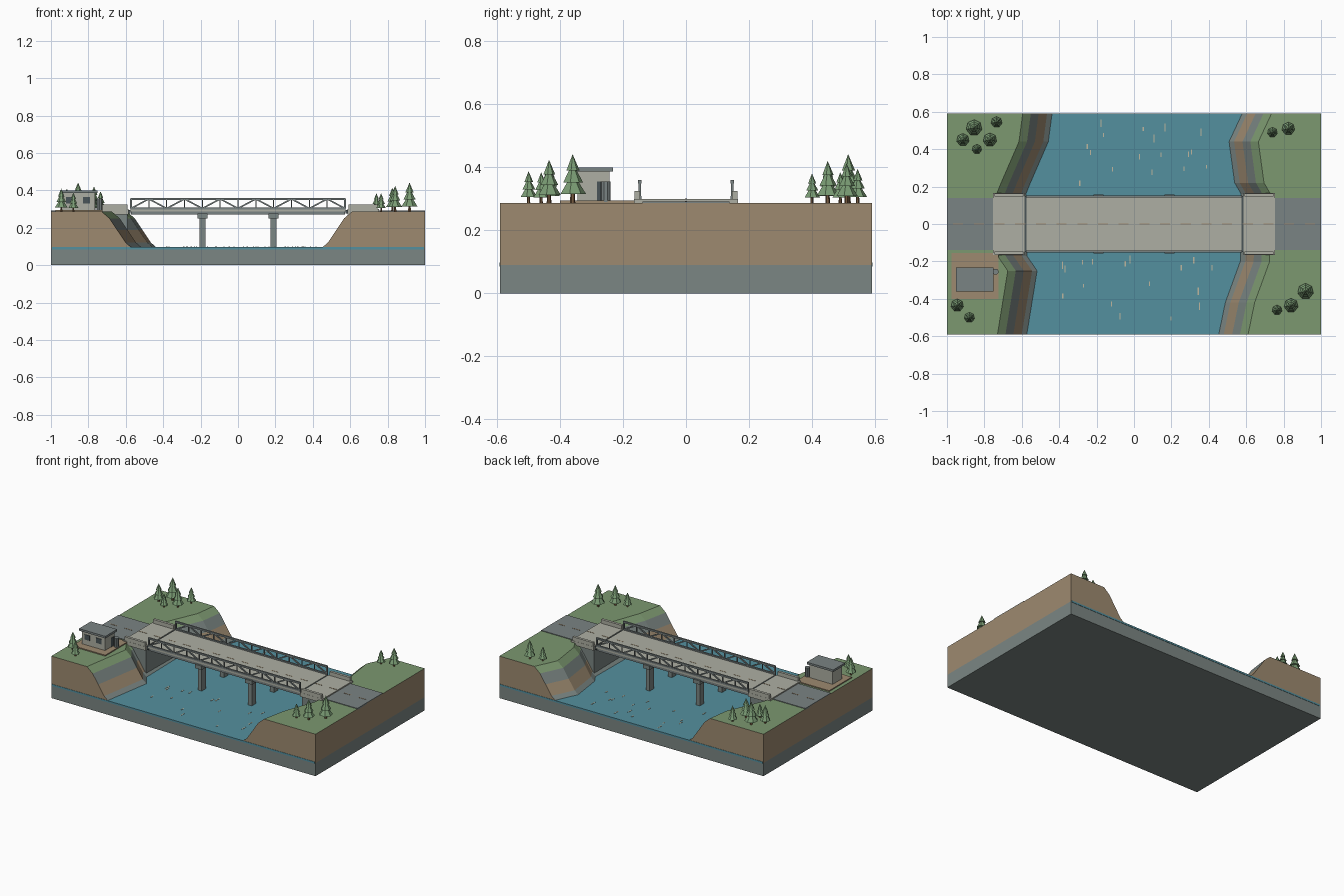
import bpy, bmesh, math, random
from mathutils import Vector

if "Cube" in bpy.data.objects:
    bpy.data.objects.remove(bpy.data.objects["Cube"], do_unlink=True)


def material(name, hexcode):
    rgb = [int(hexcode[i:i + 2], 16) / 255 for i in (0, 2, 4)]
    color = [((c + 0.055) / 1.055) ** 2.4 for c in rgb] + [1]
    m = bpy.data.materials.new(name)
    m.use_nodes = True
    m.diffuse_color = color
    m.node_tree.nodes["Principled BSDF"].inputs["Base Color"].default_value = color
    return m


stone = material("stone grey", "7b8683")
soil = material("soil tan", "9d8a70")
grass = material("grass green", "7c9870")
water = material("water teal", "54909f")
concrete = material("pale concrete", "aeafa3")
steel = material("steel grey", "7a8383")
foliage = material("foliage green", "7a9c74")
bark = material("bark brown", "75593f")
dark = material("dark glass", "4a5558")
paint = material("pale sand", "bdb69f")


def finish(name, bm, mats):
    bmesh.ops.recalc_face_normals(bm, faces=bm.faces[:])
    me = bpy.data.meshes.new(name)
    bm.to_mesh(me)
    bm.free()
    for m in mats:
        me.materials.append(m)
    ob = bpy.data.objects.new(name, me)
    bpy.context.collection.objects.link(ob)
    return ob


def add_box(bm, x0, x1, y0, y1, z0, z1):
    verts = bmesh.ops.create_cube(bm, size=1)["verts"]
    for v in verts:
        v.co = Vector(((x0 + x1) / 2 + v.co.x * (x1 - x0),
                       (y0 + y1) / 2 + v.co.y * (y1 - y0),
                       (z0 + z1) / 2 + v.co.z * (z1 - z0)))


def boxes(name, mat, *dims):
    bm = bmesh.new()
    for d in dims:
        add_box(bm, *d)
    return finish(name, bm, [mat])


def add_bar(bm, a, b, y, w):
    """Square bar between two (x, z) points in an upright plane."""
    a, b = Vector((a[0], y, a[1])), Vector((b[0], y, b[1]))
    d = b - a
    n = Vector((-d.z, 0, d.x)).normalized() * w / 2
    side = Vector((0, w / 2, 0))
    ends = [[bm.verts.new(p + n * i + side * j)
             for i, j in ((1, 1), (1, -1), (-1, -1), (-1, 1))] for p in (a, b)]
    bm.faces.new(ends[0])
    bm.faces.new(ends[1])
    for i in range(4):
        k = (i + 1) % 4
        bm.faces.new((ends[0][i], ends[0][k], ends[1][k], ends[1][i]))


def cone(bm, sides, r0, r1, x, y, z0, z1, mat=0):
    ret = bmesh.ops.create_cone(bm, cap_ends=True, segments=sides,
                                radius1=r0, radius2=r1, depth=z1 - z0)
    for v in ret["verts"]:
        v.co += Vector((x, y, (z0 + z1) / 2))
    for f in {f for v in ret["verts"] for f in v.link_faces}:
        f.material_index = mat


# Base slab and river
HALF, GROUND = 0.59, 0.287
boxes("base_slab", stone, (-1, 1, -HALF, HALF, 0, 0.09))
boxes("river", water, (-0.995, 0.995, -HALF - 0.002, HALF + 0.002, 0.085, 0.097))


# Layered banks: a slope profile swept along the shoreline
def bank(name, side, shore):
    slope = ((0, 0.09), (0.035, 0.12), (0.08, 0.187), (0.122, 0.25), (0.165, GROUND))
    bands = (1, 0, 1, 2, 2, 0, 0)  # stone, soil, stone, grass, grass, end, underside
    bm = bmesh.new()
    rings = []
    for y, edge in shore:
        pts = [(edge + d, z) for d, z in slope] + [(1, GROUND), (1, 0.09)]
        rings.append([bm.verts.new((side * x, y, z)) for x, z in pts])
    for a, b in zip(rings, rings[1:]):
        for i, band in enumerate(bands):
            k = (i + 1) % len(a)
            bm.faces.new((a[i], a[k], b[k], b[i])).material_index = band
    bm.faces.new(rings[0])
    bm.faces.new(rings[-1])
    finish(name, bm, [soil, stone, grass])


bank("right_bank", -1, ((HALF, 0.43), (0.44, 0.45), (0.21, 0.55), (0.16, 0.57),
                        (-0.17, 0.565), (-0.25, 0.51), (-HALF, 0.565)))
bank("left_bank", 1, ((HALF, 0.57), (0.44, 0.50), (0.22, 0.53), (0.16, 0.565),
                      (-0.2, 0.56), (-0.42, 0.48), (-HALF, 0.445)))

# Roads, approaches and abutments, mirrored to both ends
for s, label in ((-1, "right"), (1, "left")):
    def end(x0, x1, *rest):
        return (min(s * x0, s * x1), max(s * x0, s * x1), *rest)
    boxes(label + "_road", steel, end(0.75, 1, -0.138, 0.138, 0.28, 0.291))
    boxes(label + "_abutment", stone, end(0.59, 0.745, -0.15, 0.15, 0.09, 0.28))
    boxes(label + "_approach_slab", concrete, end(0.585, 0.755, -0.165, 0.165, 0.272, 0.299))
    boxes(label + "_parapets", concrete,
          *[end(0.59, 0.745, y - 0.009, y + 0.009, 0.298, 0.325) for y in (-0.155, 0.155)])

# Bridge deck, girders and cross beams
boxes("bridge_deck", concrete, (-0.575, 0.575, -0.15, 0.15, 0.286, 0.3))
boxes("deck_girders", steel,
      *[(-0.572, 0.572, y - 0.008, y + 0.008, 0.27, 0.288) for y in (-0.14, 0, 0.14)])
boxes("joint_fillers", dark, *[(x - 0.006, x + 0.006, -0.15, 0.15, 0.275, 0.296)
                               for x in (-0.58, 0.58)])

# Piers with paired columns
for x, label in ((-0.19, "right"), (0.19, "left")):
    boxes(label + "_pier_columns", stone,
          *[(x - 0.015, x + 0.015, y - 0.022, y + 0.022, 0.09, 0.255) for y in (-0.12, 0.12)])
    boxes(label + "_pier_cap", stone, (x - 0.026, x + 0.026, -0.158, 0.158, 0.25, 0.276))

# Side trusses
PANELS, LOW, HIGH = 12, 0.303, 0.354
for y, label in ((-0.147, "front"), (0.147, "back")):
    bm = bmesh.new()
    xs = [-0.572 + 1.144 * i / PANELS for i in range(PANELS + 1)]
    for z in (LOW, HIGH):
        add_bar(bm, (xs[0] - 0.004, z), (xs[-1] + 0.004, z), y, 0.011)
    for i, x in enumerate(xs):
        add_bar(bm, (x, LOW), (x, HIGH), y, 0.009 if i in (0, PANELS) else 0.006)
    for i in range(PANELS):
        ends = (LOW, HIGH) if i % 2 == 0 else (HIGH, LOW)
        add_bar(bm, (xs[i], ends[0]), (xs[i + 1], ends[1]), y, 0.008)
    finish(label + "_truss", bm, [steel])

# Centre line dashes
dashes = []
for i in range(18):
    x = -0.94 + i * 0.1106
    z = 0.291 if abs(x) > 0.755 else 0.2995
    dashes.append((x - 0.027, x + 0.027, -0.003, 0.003, z, z + 0.0015))
boxes("lane_dashes", soil, *dashes)

# Ripples on the river
random.seed(4)
ripples = []
for i in range(34):
    x = random.uniform(-0.42, 0.42)
    y = random.uniform(0.18, 0.53) * (1 if i % 2 else -1)
    ripples.append((x - 0.003, x + 0.003, y, y + random.uniform(0.02, 0.045), 0.096, 0.0985))
boxes("ripples", paint, *ripples)

# Control hut on its gravel pad
boxes("hut_pad", soil, (-0.975, -0.725, -0.4, -0.155, 0.28, 0.294))
boxes("hut_walls", concrete, (-0.94, -0.765, -0.345, -0.243, 0.29, 0.388))
boxes("hut_roof", steel, (-0.952, -0.752, -0.36, -0.232, 0.386, 0.4))
boxes("hut_door", dark, (-0.766, -0.762, -0.283, -0.253, 0.294, 0.355))
boxes("hut_windows", dark,
      *[(x - 0.02, x + 0.02, -0.348, -0.344, 0.33, 0.365) for x in (-0.9, -0.81)])
bm = bmesh.new()
cone(bm, 10, 0.016, 0.016, -0.74, -0.255, 0.29, 0.355)
finish("hut_tank", bm, [steel])

# Conifers: x, y, radius
trees = ((-0.915, 0.45, 0.034), (-0.855, 0.515, 0.043), (-0.77, 0.45, 0.037),
         (-0.735, 0.545, 0.03), (-0.84, 0.4, 0.026), (0.74, 0.49, 0.027),
         (0.825, 0.51, 0.035), (-0.945, -0.435, 0.034), (-0.88, -0.5, 0.028),
         (0.765, -0.46, 0.027), (0.84, -0.435, 0.038), (0.917, -0.36, 0.043))
for n, (x, y, r) in enumerate(trees, 1):
    h = 3.6 * r
    bm = bmesh.new()
    cone(bm, 6, r * 0.2, r * 0.15, x, y, GROUND - 0.004, GROUND + h * 0.3, 1)
    for lo, hi, k in ((0.18, 0.62, 1), (0.42, 0.82, 0.77), (0.66, 1, 0.52)):
        cone(bm, 7, r * k, 0, x, y, GROUND + h * lo, GROUND + h * hi)
    finish("conifer_%d" % n, bm, [foliage, bark])
